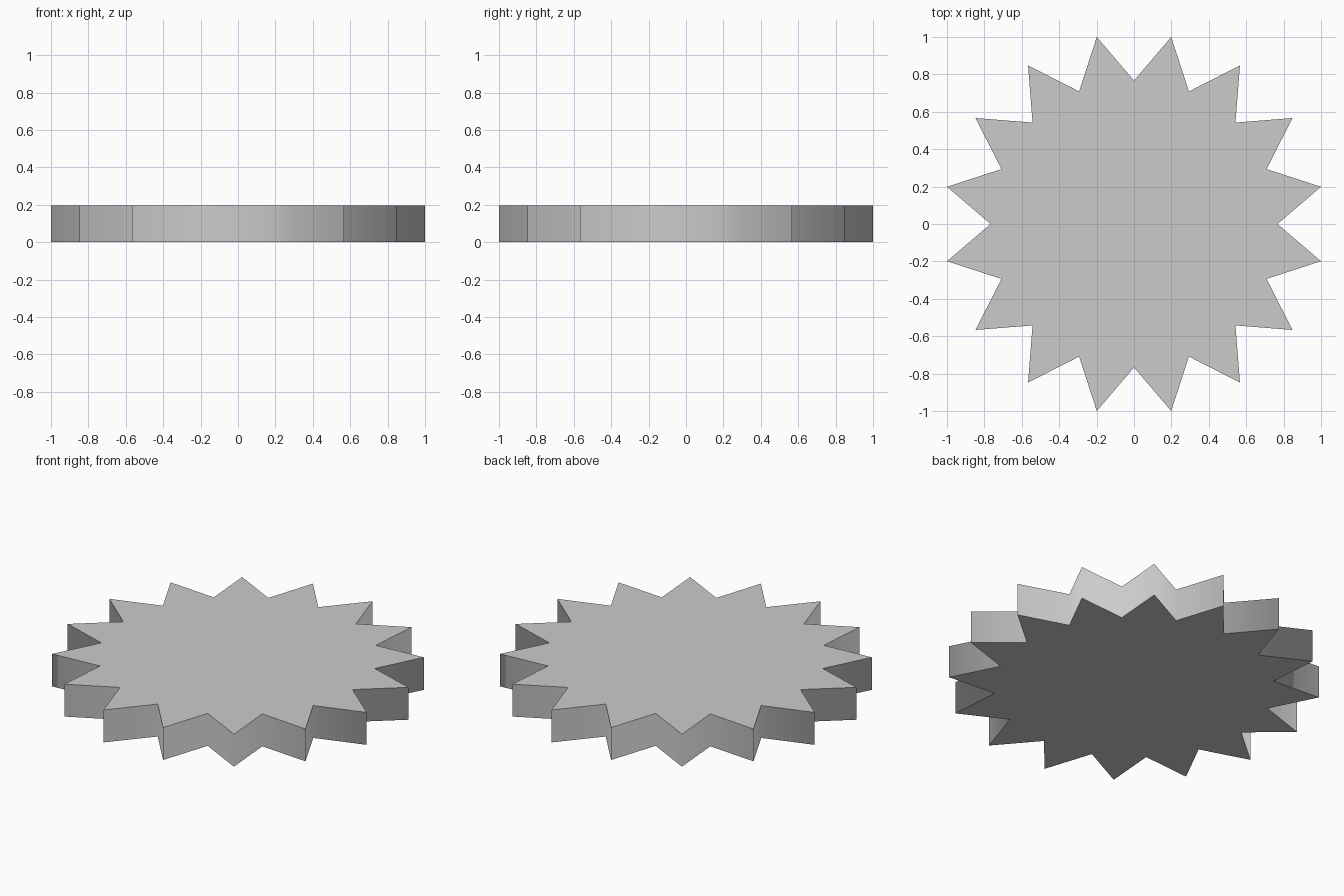
import bpy, bmesh
from math import pi, sin, cos

if "Cube" in bpy.data.objects:
    bpy.data.objects.remove(bpy.data.objects["Cube"])

POINTS = 16
HEIGHT = 0.196
INNER = 0.767
OUTER = 1 / cos(pi / POINTS)   # tips reach exactly +-1 on both axes

# Star outline: tips on the half steps, valleys on the axes
bm = bmesh.new()
outline = []
for i in range(POINTS * 2):
    a = i * pi / POINTS
    r = OUTER if i % 2 else INNER
    outline.append(bm.verts.new((r * cos(a), r * sin(a), 0)))
base = bm.faces.new(outline)

# Extrude into a thick plate
ext = bmesh.ops.extrude_face_region(bm, geom=[base], use_keep_orig=True)
top = [v for v in ext["geom"] if isinstance(v, bmesh.types.BMVert)]
bmesh.ops.translate(bm, verts=top, vec=(0, 0, HEIGHT))
bmesh.ops.recalc_face_normals(bm, faces=bm.faces)

# Smooth-shaded rim, flat caps with crisp borders
for f in bm.faces:
    cap = abs(f.normal.z) > 0.5
    f.smooth = not cap
    if cap:
        for e in f.edges:
            e.smooth = False

mesh = bpy.data.meshes.new("star_plate")
bm.to_mesh(mesh)
bm.free()
obj = bpy.data.objects.new("star_plate", mesh)
bpy.context.collection.objects.link(obj)
